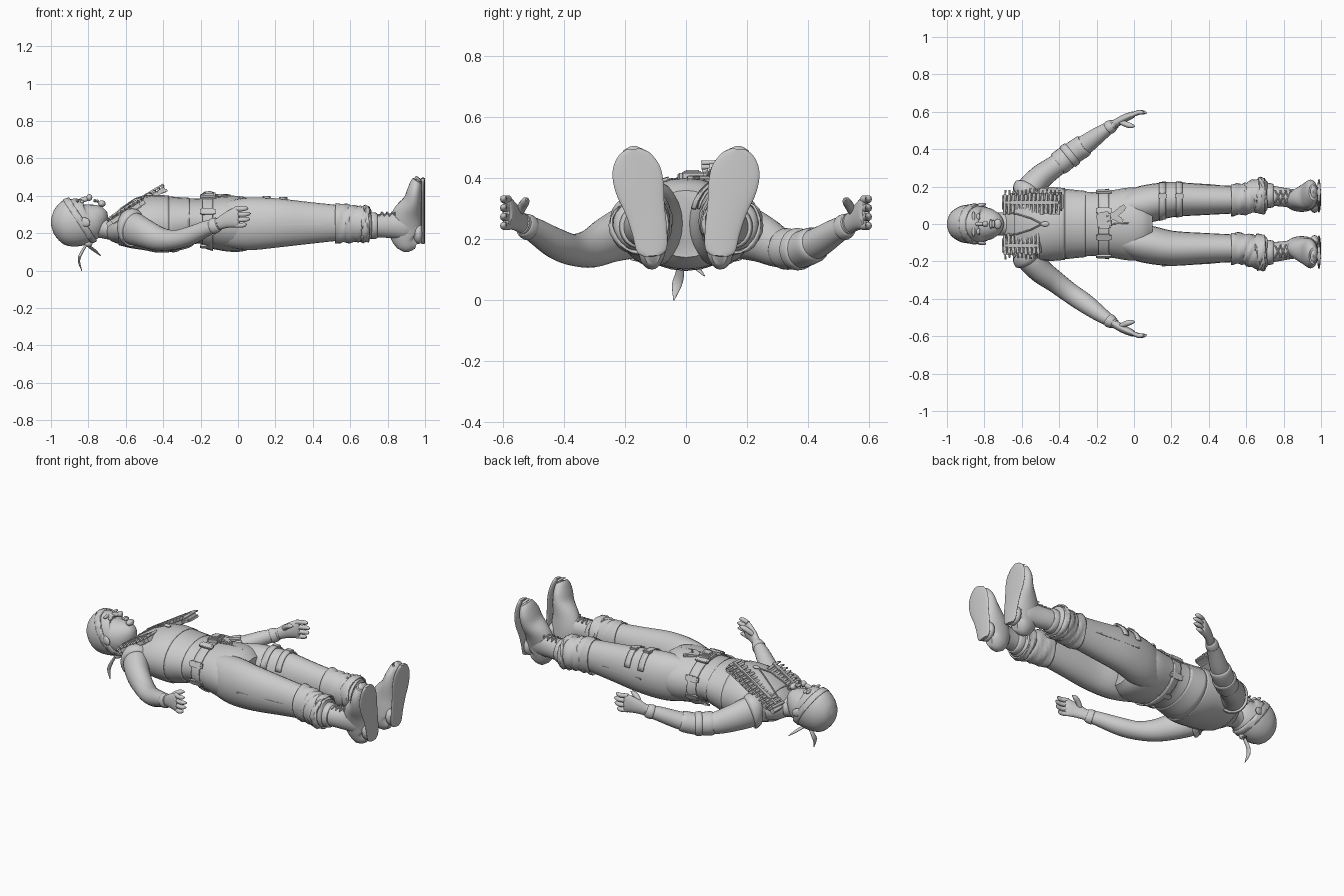
import bpy, bmesh, math, random
from mathutils import Vector

cube = bpy.data.objects.get("Cube")
if cube:
    bpy.data.objects.remove(cube)
random.seed(4)

grey = bpy.data.materials.new("plain_grey")
grey.use_nodes = True
TONE = (0.6, 0.6, 0.6, 1)
grey.diffuse_color = TONE
grey.node_tree.nodes["Principled BSDF"].inputs["Base Color"].default_value = TONE


def finish(name, bm, angle=50):
    bmesh.ops.recalc_face_normals(bm, faces=bm.faces)
    mesh = bpy.data.meshes.new(name)
    bm.to_mesh(mesh)
    bm.free()
    mesh.materials.append(grey)
    obj = bpy.data.objects.new(name, mesh)
    bpy.context.collection.objects.link(obj)
    bpy.ops.object.select_all(action='DESELECT')
    obj.select_set(True)
    bpy.context.view_layer.objects.active = obj
    bpy.ops.object.shade_smooth_by_angle(angle=math.radians(angle))
    return obj


def spline(stations, steps):
    """Smooth interpolation through stations of x, y, z, half width, half height."""
    p = [Vector(s) / 100 for s in stations]
    p = [2 * p[0] - p[1]] + p + [2 * p[-1] - p[-2]]
    out = []
    for i in range(1, len(p) - 2):
        for k in range(steps):
            t = k / steps
            m0, m1 = (p[i + 1] - p[i - 1]) / 2, (p[i + 2] - p[i]) / 2
            d = p[i + 1] - p[i]
            out.append(p[i] + m0 * t + (3 * d - 2 * m0 - m1) * t ** 2
                       + (m0 + m1 - 2 * d) * t ** 3)
    return out + [p[-2]]


def loft(name, stations, side=1, grow=0, sides=24, steps=4, cuts=(), crease=0):
    """Elliptical tube through stations in hundredths; cuts drop what lies along a normal."""
    rows = spline(stations, steps)
    mids = [Vector((r[0], r[1] * side, r[2])) for r in rows]
    bm, rings = bmesh.new(), []
    for i, r in enumerate(rows):
        t = (mids[min(i + 1, len(mids) - 1)] - mids[max(i - 1, 0)]).normalized()
        ref = Vector((1, 0, 0)) if abs(t.z) > 0.8 else Vector((0, 0, 1))
        across = ref.cross(t).normalized()
        up = t.cross(across)
        ring = []
        for k in range(sides):
            a = math.tau * k / sides
            fold = crease * math.sin(3 * a + i * 1.9) if 0 < i < len(rows) - 1 else 0
            ring.append(bm.verts.new(mids[i] + across * math.cos(a) * (max(r[3], .002) + grow + fold)
                                     + up * math.sin(a) * (max(r[4], .002) + grow + fold)))
        rings.append(ring)
    for r0, r1 in zip(rings, rings[1:]):
        for k in range(sides):
            n = (k + 1) % sides
            bm.faces.new((r0[k], r0[n], r1[n], r1[k]))
    bm.faces.new(rings[0])
    bm.faces.new(rings[-1])
    for point, normal in cuts:
        bmesh.ops.bisect_plane(bm, geom=bm.verts[:] + bm.edges[:] + bm.faces[:],
                               plane_co=point, plane_no=normal, clear_outer=True)
    obj = finish(name, bm)
    if cuts:
        solid = obj.modifiers.new("thickness", 'SOLIDIFY')
        solid.thickness, solid.offset = 0.008, -1
    return obj


def slab(x0, x1):
    return [((x0, 0, 0), (-1, 0, 0)), ((x1, 0, 0), (1, 0, 0))]


def box(name, loc, size, rot=(0, 0, 0)):
    bm = bmesh.new()
    bmesh.ops.create_cube(bm, size=1)
    bmesh.ops.bevel(bm, geom=bm.edges[:], offset=0.12, segments=2, affect='EDGES')
    obj = finish(name, bm)
    obj.location, obj.scale, obj.rotation_euler = loc, size, rot
    return obj


def blob(name, loc, size, rot=(0, 0, 0)):
    bm = bmesh.new()
    bmesh.ops.create_uvsphere(bm, u_segments=16, v_segments=10, radius=1)
    obj = finish(name, bm)
    obj.location, obj.scale, obj.rotation_euler = loc, size, rot
    return obj


def cord(name, points, radius):
    curve = bpy.data.curves.new(name, 'CURVE')
    curve.dimensions, curve.bevel_depth, curve.bevel_resolution = '3D', radius, 1
    curve.use_fill_caps = True
    line = curve.splines.new('POLY')
    line.points.add(len(points) - 1)
    for p, co in zip(line.points, points):
        p.co = (*co, 1)
    curve.materials.append(grey)
    obj = bpy.data.objects.new(name, curve)
    bpy.context.collection.objects.link(obj)


# Head and headscarf
HEAD = [(-100, 0, 26, 1, 1), (-98, 0, 26, 5.5, 6.5), (-93, 0, 26, 9, 11.5), (-86, 0, 26, 10, 12.5),
        (-80, 0, 26.5, 9.2, 11), (-76, 0, 29, 7.6, 8), (-73, 0, 31.5, 5, 5), (-71.5, 0, 33, 2, 2)]
loft("head", HEAD)
rim, lean = Vector((-.895, 0, .38)), Vector((.84, 0, .54)).normalized()
loft("headscarf", HEAD, grow=.005, cuts=[(rim, lean)])
loft("headscarf_band", HEAD, grow=.009, cuts=[(rim, lean), (rim - lean * .035, -lean)])
blob("scarf_knot", (-.8, -.02, .145), (.022, .02, .018))
loft("scarf_tail_long", [(-81, -2, 14, 1, .6), (-84, -2, 9, 1.4, .8), (-85, -3, 5, 1.6, .6), (-83.5, -4, 0, .2, .2)])
loft("scarf_tail_short", [(-81, -1, 14, 1, .6), (-77, 3, 11, 1.4, .6), (-73.5, 6, 8, .3, .2)])

# Face
blob("nose_bridge", (-.822, 0, .381), (.035, .011, .014), (0, -.25, 0))
blob("nose_tip", (-.795, 0, .391), (.016, .017, .018))
blob("upper_lip", (-.765, 0, .374), (.008, .026, .009))
blob("lower_lip", (-.752, 0, .372), (.008, .022, .009))
blob("chin", (-.728, 0, .358), (.02, .028, .018))
for s, word in ((1, "left"), (-1, "right")):
    blob(word + "_eye", (-.833, s * .038, .368), (.011, .018, .01))
    blob(word + "_brow", (-.858, s * .038, .374), (.009, .03, .01), (0, s * .2, 0))
    blob(word + "_ear", (-.82, s * .1, .26), (.032, .012, .024), (0, .4, s * .25))

# Neck, torso and vest
loft("neck", [(-82, 0, 23, 6, 7), (-74, 0, 23, 6, 5.6), (-68, 0, 22, 6.5, 5.5), (-60, 0, 22, 9, 7)])
TORSO = [(-70, 0, 21, 6, 4), (-66, 0, 21.5, 13, 7), (-59, 0, 23, 18, 10.5), (-48, 0, 25, 19, 14),
         (-38, 0, 25, 18.5, 14.5), (-28, 0, 26, 17.5, 12.8), (-20, 0, 26.5, 17, 12),
         (-12, 0, 25.5, 18, 14), (-2, 0, 25, 19.5, 15), (5, 0, 25, 18, 14), (10, 0, 25, 12, 11)]
loft("torso", TORSO)
loft("vest", TORSO, grow=.008, cuts=slab(-.64, -.37))
loft("shirt_hem", TORSO, grow=.004, cuts=slab(-.37, -.26))

# Belt with loops, buckle and hanging strap
loft("belt", TORSO, grow=.011, cuts=slab(-.19, -.135))
for k in range(8):
    a = math.tau * (k + .5) / 8
    box("belt_loop", (-.162, .187 * math.cos(a), .262 + .143 * math.sin(a)),
        (.085, .012, .035), (a, 0, 0))
box("belt_buckle", (-.16, .02, .404), (.075, .09, .025), (0, -.1, .1))
box("buckle_plate", (-.16, .02, .414), (.045, .055, .02), (0, -.1, .1))
box("hanging_strap", (-.09, .06, .402), (.11, .032, .014), (0, 0, .7))
box("strap_tip", (-.1, .035, .402), (.09, .03, .014), (0, 0, -.5))
cord("trouser_fly", [(-.13, 0, .395), (-.05, .004, .401), (.03, .004, .393)], .003)

# Necklace
for s in (1, -1):
    cord("necklace", [(-.69, s * .06, .265), (-.63, s * .055, .33), (-.55, s * .03, .385), (-.49, 0, .404)], .004)
blob("pendant", (-.475, 0, .406), (.022, .014, .008))

LEG = [(-8, 9, 25, 7, 12), (5, 10.5, 25, 10, 14), (20, 13, 25.5, 9.4, 13.2), (38, 13, 25.5, 8.2, 11.2),
       (53, 13, 25.5, 7.4, 9.6), (60, 13.5, 25, 7.2, 9), (65, 15, 25, 7.6, 8.4), (67, 15, 25, 8.6, 8.8),
       (70, 15.5, 24.5, 8.4, 8.4), (71.5, 15.5, 24.5, 6, 6)]
ARM = [(-60, 12, 23, 5, 7), (-56, 18, 22.5, 7.2, 8.8), (-50, 25, 20, 6.6, 7.8), (-42, 31, 17, 5.8, 6.4),
       (-34, 37, 16.5, 5.4, 5.2), (-26, 42.5, 18.5, 5.2, 5), (-17, 49, 22.5, 4, 4.2), (-10, 53.5, 25, 2.6, 3.4)]
# Foot sections: height, sideways centre, half width, depth behind the sole
FOOT = [(14.5, 11, 2.5, 3), (16.5, 11.2, 4.6, 7.5), (23, 12, 5.4, 9), (30, 13.5, 6.2, 8), (37, 15.2, 7.6, 5.2),
        (43, 16.4, 7.4, 4), (47.5, 17, 5, 3), (49.5, 17.2, 2, 1.6)]

for s, word in ((1, "left"), (-1, "right")):
    # Trouser leg with rolled cuff
    loft(word + "_trouser_leg", LEG, s)
    loft(word + "_trouser_folds", LEG, s, grow=.003, crease=.005, cuts=slab(.52, .7))
    box(word + "_knee_seam", (.3, s * .215, .25), (.3, .008, .012), (0, 0, -s * .06))
    # Boot
    loft(word + "_boot_shaft", [(66, 15.3, 24, 6, 6.4), (74, 15, 24, 5.4, 6.2), (82, 14, 24, 5, 6.6),
                                (89, 12.8, 24.5, 5.2, 8), (95, 12.5, 24, 4, 6)], s)
    loft(word + "_boot_collar", [(70, 15.3, 24, 5, 5), (71, 15.3, 24, 6.6, 7), (74, 15, 24, 6.3, 6.9),
                                 (75, 15, 24, 5, 5)], s)
    loft(word + "_boot_foot", [(98.5 - d, y, z, a, d) for z, y, a, d in FOOT], s)
    loft(word + "_boot_sole", [(98.9, y, z, a + .4, 1) for z, y, a, d in FOOT], s)
    blob(word + "_boot_heel", (.965, s * .115, .2), (.032, .056, .058))
    for k in range(5):
        x, z = .755 + k * .027, .306 + max(0, k - 2) * .012
        for d in (1, -1):
            cord(word + "_boot_lace", [(x, s * .148 + d * .032, z - .012), (x + .015, s * .146, z + .006),
                                       (x + .03, s * .143 - d * .032, z - .008)], .004)
    # Arm, wristband and hand
    loft(word + "_arm", ARM, s)
    loft(word + "_wristband", [(-14, 51, 23.5, 2, 3), (-13.5, 51.4, 23.7, 3.7, 4.2),
                               (-11, 53, 24.6, 3.1, 3.9), (-10.5, 53.3, 24.8, 2, 3)], s)
    loft(word + "_palm", [(-11, 53, 24.6, 2.2, 3), (-6, 56, 27, 2.2, 4.2), (-1, 58.3, 28.5, 1.8, 5.4),
                          (.6, 58.8, 28.7, 1, 4.6)], s)
    for k, reach in enumerate((4.6, 6.4, 6.8, 5.4)):
        z = 24.3 + k * 2.9
        loft(word + "_finger", [(-1.5, 58, z, 1.1, 1.3), (reach * .4, 59.6, z, 1.2, 1.3),
                                (reach * .8, 59.6, z + .3, 1, 1.1), (reach, 59, z + .4, .3, .3)], s, sides=10)
    loft(word + "_thumb", [(-8, 55, 28, 1.2, 1.4), (-4.5, 53.4, 31, 1.5, 1.5), (-1.5, 52.5, 32.5, 1.3, 1.3),
                           (.6, 52.3, 33, .3, .3)], s, sides=10)
    # Vest armhole rim
    loft(word + "_armhole_rim", [(-59, 14, 23, 7, 9), (-57.5, 16, 23, 8.6, 10.2),
                                 (-56, 17.8, 22.7, 8.6, 10), (-55.5, 18.4, 22.5, 6, 8)], s)
    # Cartridge strap across the chest
    end = -.39 if s > 0 else -.5
    start, slope = -.7, .62
    mid, length = (start + end) / 2, end - start
    box(word + "_chest_strap", (mid, s * .115, .245 + (mid - start) * slope),
        (length * 1.18, .1, .03), (0, -math.atan(slope), 0))
    count = int(length / .021)
    for k in range(count):
        x = start + length * (k + .5) / count
        z, w = .268 + (x - start) * slope, random.uniform(-.006, .006)
        cord(word + "_cartridge", [(x - .004, s * .055 + w, z - .004), (x, s * .16 + w, z)], .0085)
        cord(word + "_cartridge_tip", [(x, s * .16 + w, z), (x + .002, s * .185 + w, z - .006)], .005)
    box(word + "_strap_loop", (mid, s * .115, .276 + (mid - start) * slope),
        (length * 1.1, .02, .012), (0, -math.atan(slope), 0))

# Elbow wrap, thigh straps and chest flap on the left side
loft("elbow_wrap", [(-41, 31.8, 16.9, 5, 5), (-40, 32.5, 16.8, 6.5, 6.8), (-33, 37.8, 16.7, 6.1, 6.1),
                    (-27, 41.8, 18.2, 6, 5.8), (-26, 42.5, 18.5, 4, 4)])
loft("elbow_wrap_band", [(-36, 35.5, 16.7, 5, 5), (-35.5, 35.9, 16.7, 6.7, 6.8),
                         (-33, 37.8, 16.7, 6.6, 6.6), (-32.5, 38.2, 16.7, 5, 5)])
for x in (.135, .225):
    loft("thigh_strap", LEG, grow=.01, cuts=slab(x, x + .035) + [((0, 0, .3), (0, 0, -1))])
    box("thigh_strap_clip", (x + .018, .15, .398 - x * .05), (.045, .03, .016))
box("chest_flap", (-.42, .12, .415), (.09, .1, .016), (0, -.35, 0))
